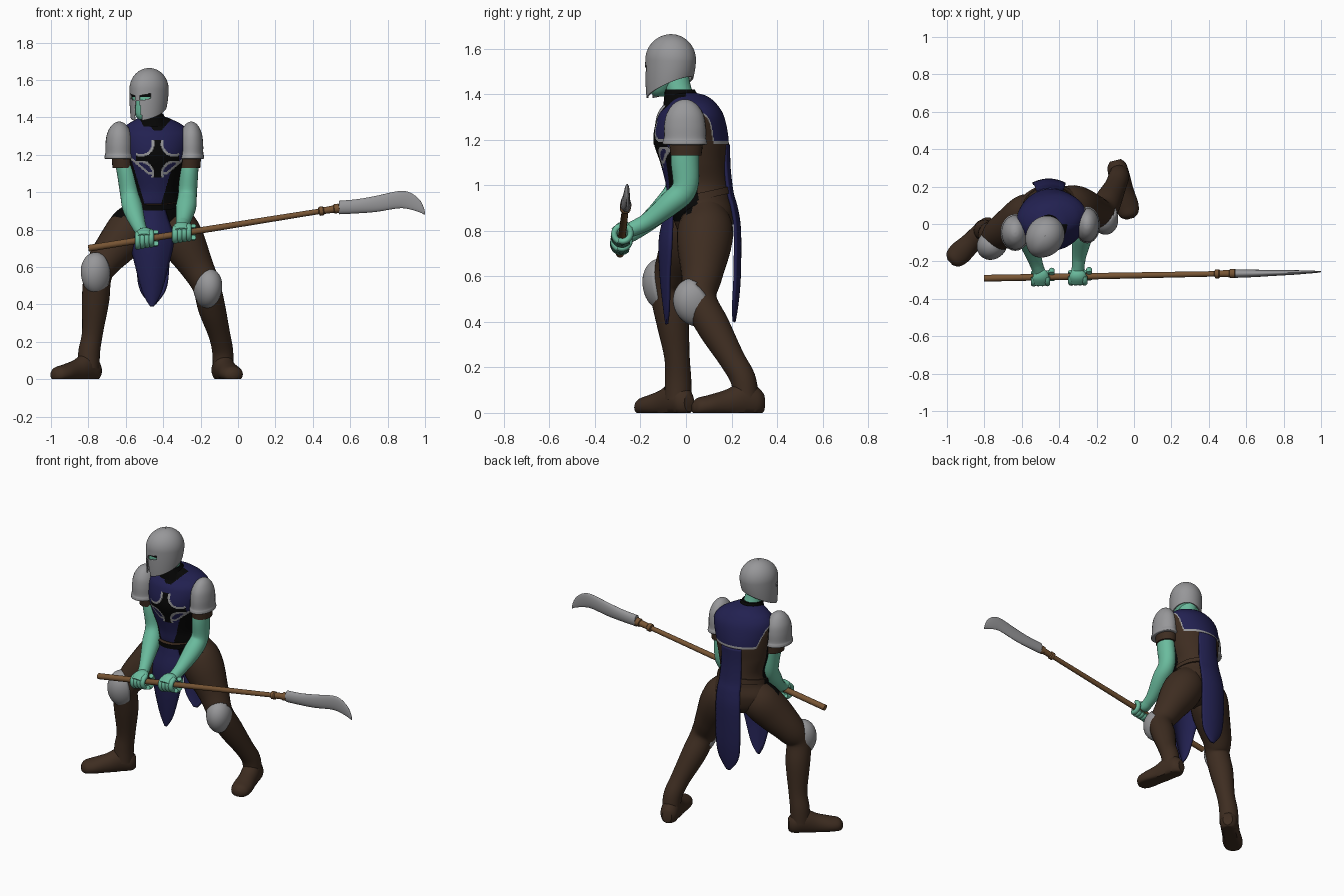
import bpy, bmesh, math
from mathutils import Vector, Matrix

def material(name, *rgb):
    m = bpy.data.materials.new(name)
    m.diffuse_color = (*rgb, 1)
    return m

SKIN = material("teal_skin", 0.145, 0.50, 0.34)
NAVY = material("navy_cloth", 0.016, 0.015, 0.082)
BROWN = material("brown_leather", 0.048, 0.026, 0.015)
STEEL = material("grey_steel", 0.31, 0.31, 0.32)
BLACK = material("black_cloth", 0.002, 0.002, 0.002)
WOOD = material("brown_wood", 0.185, 0.09, 0.034)
UP = (0, 0, 1)

def make(name, verts, faces, mats, rule=None, solid=0):
    me = bpy.data.meshes.new(name)
    me.from_pydata(verts, [], faces)
    bm = bmesh.new()
    bm.from_mesh(me)
    bmesh.ops.recalc_face_normals(bm, faces=bm.faces)
    bm.to_mesh(me)
    bm.free()
    for m in mats:
        me.materials.append(m)
    ob = bpy.data.objects.new(name, me)
    bpy.context.collection.objects.link(ob)
    for p in me.polygons:
        p.use_smooth = True
        p.material_index = rule(p.center) if rule else 0
    if solid:
        mod = ob.modifiers.new("thickness", 'SOLIDIFY')
        mod.thickness, mod.offset = solid, 0

def spline(pts, sub):
    """Smooth curve through rows of numbers (Catmull-Rom)."""
    q, out = [pts[0]] + list(pts) + [pts[-1]], []
    for i in range(1, len(q) - 2):
        for t in [k / sub for k in range(sub)]:
            out.append([0.5 * (2 * b + (c - a) * t + (2 * a - 5 * b + 4 * c - d) * t * t
                        + (3 * b - a - 3 * c + d) * t ** 3) for a, b, c, d in zip(*q[i - 1:i + 3])])
    return out + [list(pts[-1])]

def loft(name, pts, mats, ref=(0, -1, 0), axis=None, sub=5, n=24, rule=None, floor=False):
    """Tube through (x, y, z, side radius, ref radius) rows."""
    rows, verts = spline(pts, sub), []
    for i, r in enumerate(rows):
        a, b = rows[max(i - 1, 0)], rows[min(i + 1, len(rows) - 1)]
        t = (Vector(axis) if axis else Vector(b[:3]) - Vector(a[:3])).normalized()
        side = t.cross(Vector(ref)).normalized()
        up = side.cross(t)
        for w in [2 * math.pi * k / n for k in range(n)]:
            v = Vector(r[:3]) + side * r[3] * math.cos(w) + up * r[4] * math.sin(w)
            v.z = max(v.z, 0) if floor else v.z
            verts.append(v)
    faces = [(i * n + k, i * n + (k + 1) % n, i * n + n + (k + 1) % n, i * n + n + k)
             for i in range(len(rows) - 1) for k in range(n)]
    faces += [tuple(range(n)), tuple(range((len(rows) - 1) * n, len(rows) * n))]
    make(name, verts, faces, mats, rule)

def panel(name, rows, bend):
    """Hanging cloth from (z, x, y, half width) rows; bend moves the sides in y."""
    rows, m = spline(rows, 5), 13
    verts = [(x + h * u, y + bend * u * u * h / 0.1, z) for z, x, y, h in rows
             for u in [k / 6 - 1 for k in range(m)]]
    faces = [(i * m + k, i * m + k + 1, (i + 1) * m + k + 1, (i + 1) * m + k)
             for i in range(len(rows) - 1) for k in range(m - 1)]
    make(name, verts, faces, [NAVY], solid=0.012)

# Torso: navy chest with a black cross edged in steel, black belly, brown back
def torso_rule(c):
    front, a, b = c.y < 0.05, abs(c.x + 0.43), abs(c.z - 1.18)
    if c.y < 0 and a < 0.115 and b < 0.1:        # cross between four round notches
        d = math.hypot(a - 0.088, b - 0.08)
        if d > 0.07 and (a < 0.088 or b < 0.08):
            return 2
        if d > 0.057 and (a < 0.1 or b < 0.09):
            return 3
    if c.y < 0 and c.z > 1.33 and a < 0.02 + (c.z - 1.33) * 0.9:
        return 2
    rise = 0.12 * max(0, abs(c.x + 0.445) / 0.18 - 0.8) / 0.2
    edge = 1.095 + 0.085 * min(1, max(0, a - 0.05) / 0.1) if front else 1.182
    if c.z > edge + rise:
        return 0 if c.z > edge + rise + 0.015 else 3
    if front and c.z > 0.84:
        return 0 if c.z > 0.94 and abs(c.x + 0.455) < 0.045 + 0.3 * (c.z - 0.94) else 2
    return 1

loft("torso", [(-0.46, 0.07, 0.74, 0.06, 0.06), (-0.455, 0.08, 0.79, 0.15, 0.11),
               (-0.455, 0.075, 0.87, 0.175, 0.135), (-0.45, 0.06, 0.94, 0.15, 0.14),
               (-0.45, 0.05, 1.01, 0.137, 0.14), (-0.45, 0.035, 1.10, 0.16, 0.148),
               (-0.445, 0.022, 1.2, 0.18, 0.165), (-0.44, 0.022, 1.3, 0.19, 0.145),
               (-0.445, 0.025, 1.355, 0.155, 0.11), (-0.45, 0.01, 1.39, 0.095, 0.085),
               (-0.455, -0.01, 1.405, 0.06, 0.06)],
     [NAVY, BROWN, BLACK, STEEL], ref=(0.15, -0.99, 0), axis=UP, sub=22, n=240, rule=torso_rule)
loft("neck", [(-0.455, -0.01, 1.36, 0.06, 0.06), (-0.465, -0.035, 1.43, 0.055, 0.058),
              (-0.475, -0.05, 1.5, 0.055, 0.06)], [SKIN], axis=UP)
loft("collar", [(-0.455, -0.005, 1.35, 0.09, 0.095), (-0.457, -0.018, 1.385, 0.073, 0.078),
                (-0.462, -0.027, 1.42, 0.062, 0.066)], [BLACK], axis=UP)
loft("belt", [(-0.45, 0.057, 0.935, 0.155, 0.155), (-0.45, 0.052, 0.965, 0.15, 0.155)], [BROWN, BLACK],
     axis=(0, -0.22, 1), n=48, sub=2, rule=lambda c: int(c.y < 0.05))

# Front and back cloth
panel("front_tabard", [(0.92, -0.455, -0.085, 0.06), (0.86, -0.457, -0.095, 0.08),
                       (0.75, -0.46, -0.115, 0.115), (0.6, -0.46, -0.11, 0.085),
                       (0.46, -0.46, -0.095, 0.045), (0.39, -0.46, -0.085, 0.006)], 0.045)
panel("back_tabard", [(1.18, -0.45, 0.188, 0.07), (1.08, -0.45, 0.19, 0.07), (0.97, -0.45, 0.203, 0.075),
                      (0.9, -0.45, 0.222, 0.08), (0.8, -0.455, 0.236, 0.085), (0.6, -0.455, 0.235, 0.085),
                      (0.48, -0.455, 0.225, 0.068), (0.40, -0.455, 0.212, 0.012)], -0.025)

# Head and helmet, turned towards -x
turn = Matrix.Translation((-0.475, -0.065, 0)) @ Matrix.Rotation(math.radians(-32), 4, 'Z')
N, R, hv, hf = 96, 64, [], []
for t in [i / R for i in range(R + 1)]:
    for w in [2 * math.pi * k / N for k in range(N)]:
        c, a = math.cos(w), min(t / 0.45, 1) * math.pi / 2       # c = 1 is the front
        d = max(0, (t - 0.45) / 0.55)
        f = max(math.sin(a), 0.002) * (1 - 0.08 * d * d)
        z = 1.55 + 0.11 * math.cos(a) - d * (0.12 + 0.048 * c)
        depth = (0.112 + 0.006 * c ** 8) if c > 0 else 0.108
        hv.append((0.097 * f * math.sin(w), -depth * f * c - 0.004 * d, z))
for i in range(R):
    for k in range(N):
        l = (k + 1) % N
        q = (i * N + k, i * N + l, i * N + N + l, i * N + N + k)
        x, y, z = [sum(hv[j][e] for j in q) / 4 for e in range(3)]
        eye = 0.014 < abs(x) < 0.062 and abs(z - 1.5 - 0.2 * abs(x)) < 0.013
        slit = abs(x) < 0.012 + 0.1 * max(0, 1.5 - z) and z < 1.487
        if y > 0 or not (eye or slit):           # eye openings and breathing slit
            hf.append(q)
make("helmet", [turn @ Vector(v) for v in hv], hf, [STEEL], solid=0.008)
head = [(-0.06, 1.39, 0.025, 0.025), (-0.045, 1.42, 0.055, 0.056), (-0.01, 1.5, 0.084, 0.094),
        (0, 1.56, 0.085, 0.096), (0, 1.63, 0.04, 0.05)]
loft("head", [(*(turn @ Vector((0, y, z))), a, b) for y, z, a, b in head], [SKIN, BLACK], axis=UP,
     ref=turn.to_3x3() @ Vector((0, -1, 0)), sub=8, rule=lambda c: int(c.z > 1.512))

# Arms, sleeves, pauldrons and hands
def shaft_point(x):
    return -0.29 + (x + 0.8) * 0.019, 0.70 + (x + 0.8) * 0.16

def arm(side, path, sleeve, pauldron, width, hand_x):
    radii = [(0.055, 0.045), (0.062, 0.05), (0.056, 0.05), (0.052, 0.054), (0.038, 0.038), (0.032, 0.032)]
    loft(side + "_arm", [p + r for p, r in zip(path, radii)], [SKIN], ref=(1, 0, 0))
    loft(side + "_sleeve", [(*sleeve, 1.25, 0.055, 0.072), (*sleeve, 1.19, 0.06, 0.074),
                            (*sleeve, 1.13, 0.056, 0.068)], [BROWN], axis=UP)
    prof = [(1.378, 0.02), (1.372, 0.3), (1.35, 0.62), (1.31, 0.88), (1.26, 0.98), (1.21, 0.99),
            (1.195, 1.04), (1.18, 1.04), (1.178, 0.8)]
    loft(side + "_pauldron", [(*pauldron, z, width * f, 0.093 * f) for z, f in prof], [STEEL], axis=UP)
    y, z = shaft_point(hand_x)
    loft(side + "_palm", [path[-2] + (0.036, 0.036), path[-1] + (0.034, 0.033),
                          (hand_x, y + 0.003, z + 0.034, 0.046, 0.028),
                          (hand_x, y - 0.036, z + 0.012, 0.043, 0.02)], [SKIN], ref=(0, -0.6, 0.8))
    for k in range(5):                           # four fingers and a thumb around the shaft
        fx = hand_x + (k - 1.5) * 0.024
        y, z = shaft_point(fx)
        lo, hi = (90, 320) if k < 4 else (60, -120)
        turns = [math.radians(lo + (hi - lo) * j / 6) for j in range(7)]
        loft(side + "_finger_%d" % k, [(fx, y + 0.036 * math.cos(w), z + 0.036 * math.sin(w), 0.0135, 0.016)
                                       for w in turns], [SKIN], ref=(1, 0, 0), sub=3, n=12)

arm("right", [(-0.635, -0.03, 1.27), (-0.6, -0.03, 1.12), (-0.58, -0.035, 0.99), (-0.562, -0.09, 0.91),
              (-0.53, -0.19, 0.82), (-0.51, -0.25, 0.78)], (-0.615, -0.03), (-0.635, -0.045), 0.075, -0.5)
arm("left", [(-0.25, 0.0, 1.27), (-0.262, -0.005, 1.12), (-0.27, -0.005, 0.99), (-0.278, -0.07, 0.92),
             (-0.293, -0.17, 0.84), (-0.3, -0.245, 0.805)], (-0.258, 0.0), (-0.25, -0.005), 0.065, -0.3)

# Legs, boots and knee pads
def leg(side, path, radii, heel, d, pad, scale, yaw, tilt):
    d = Vector((*d, 0)).normalized()
    loft(side + "_leg", [p + (r, r) for p, r in zip(path, radii)], [BROWN, BLACK], ref=d,
         rule=lambda c: int(c.z > 0.87 and c.y < 0.03))
    rows = [(0, 0.045, 0.03, 0.04), (0.03, 0.05, 0.051, 0.066), (0.09, 0.06, 0.056, 0.08),
            (0.17, 0.04, 0.056, 0.062), (0.25, 0.03, 0.062, 0.048), (0.3, 0.025, 0.05, 0.04),
            (0.322, 0.022, 0.02, 0.018)]
    loft(side + "_boot", [(heel[0] + d.x * s, heel[1] + d.y * s, h, a, b) for s, h, a, b in rows],
         [BROWN], ref=UP, axis=d, floor=True)
    bm = bmesh.new()
    bmesh.ops.create_uvsphere(bm, u_segments=32, v_segments=20, radius=1)
    bmesh.ops.delete(bm, geom=[v for v in bm.verts if v.co.y > 0.4], context='VERTS')
    for v in bm.verts:                           # narrower towards the bottom
        v.co.x *= 1 + 0.12 * v.co.z
    bm.transform(Matrix.Translation(pad) @ Matrix.Rotation(math.radians(yaw), 4, 'Z')
                 @ Matrix.Rotation(math.radians(tilt), 4, 'X') @ Matrix.Diagonal((*scale, 1)))
    bm.verts.index_update()
    make(side + "_knee_pad", [v.co.copy() for v in bm.verts],
         [[v.index for v in f.verts] for f in bm.faces], [STEEL], solid=0.012)
    bm.free()

leg("right", [(-0.52, 0.06, 0.89), (-0.565, 0.045, 0.82), (-0.63, 0.0, 0.735), (-0.715, -0.05, 0.63),
              (-0.75, -0.085, 0.55), (-0.762, -0.062, 0.42), (-0.778, -0.04, 0.25), (-0.795, -0.035, 0.15),
              (-0.8, -0.035, 0.06)], [0.09, 0.118, 0.113, 0.09, 0.075, 0.073, 0.056, 0.058, 0.06],
    (-0.748, 0.014), (-0.73, -0.68), (-0.757, -0.108, 0.565), (0.071, 0.083, 0.108), -45, 6)
leg("left", [(-0.38, 0.08, 0.89), (-0.345, 0.085, 0.82), (-0.295, 0.08, 0.735), (-0.225, 0.07, 0.61),
             (-0.17, 0.06, 0.5), (-0.14, 0.12, 0.38), (-0.1, 0.2, 0.24), (-0.082, 0.25, 0.15),
             (-0.08, 0.265, 0.06)], [0.09, 0.12, 0.12, 0.092, 0.075, 0.073, 0.058, 0.056, 0.055],
    (-0.1, 0.34), (0.25, -0.97), (-0.163, 0.045, 0.487), (0.069, 0.095, 0.104), 15, 32)

# Polearm: shaft, collar rings and curved blade
def rod(name, rows):
    loft(name, [(x, *shaft_point(x), r, r) for x, r in rows], [WOOD], ref=UP, axis=(1, 0.019, 0.16), sub=1)

rod("shaft", [(-0.8, 0.018), (-0.2, 0.017), (0.55, 0.014)])
rod("shaft_ring_lower", [(0.43, 0.014), (0.435, 0.024), (0.455, 0.024), (0.46, 0.018), (0.52, 0.02)])
rod("shaft_ring_upper", [(0.51, 0.018), (0.515, 0.025), (0.54, 0.025), (0.545, 0.018)])
loft("blade", [(0.54, -0.265, 0.918, 0.023, 0.036), (0.64, -0.264, 0.925, 0.02, 0.038),
               (0.74, -0.262, 0.938, 0.016, 0.043), (0.86, -0.259, 0.96, 0.012, 0.046),
               (0.92, -0.257, 0.953, 0.009, 0.045), (0.97, -0.256, 0.927, 0.006, 0.034),
               (0.993, -0.255, 0.9, 0.004, 0.018), (1.0, -0.255, 0.885, 0.002, 0.004)],
     [STEEL], ref=UP, axis=(1, 0, 0))

# Smooth shading with sharp edges kept
for ob in bpy.context.collection.objects:
    ob.select_set(True)
    bpy.context.view_layer.objects.active = ob
bpy.ops.object.shade_smooth_by_angle(angle=math.radians(45))
